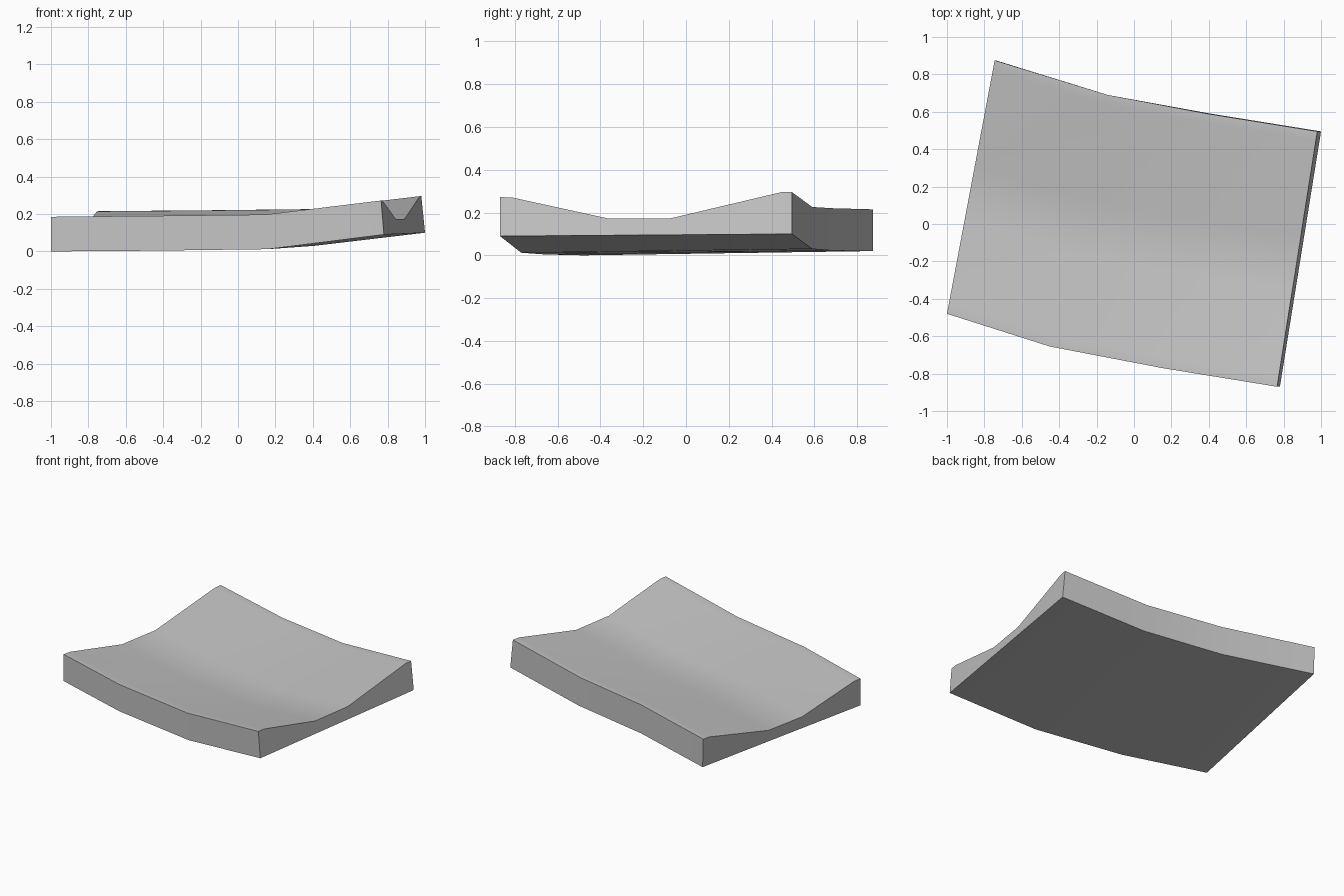
import bpy, bmesh, math
from mathutils import Vector

if "Cube" in bpy.data.objects:
    bpy.data.objects.remove(bpy.data.objects["Cube"])

# Stations along the slab: top and bottom corner points of the front and back edges
STATIONS = [
    # front top,          front bottom,         back top,            back bottom
    ((-1.0, -.48, .185), (-1.0, -.48, .0), (-.745, .875, .215), (-.74, .875, .02)),
    ((-.45, -.655, .19), (-.45, -.655, .004), (-.14, .69, .22), (-.14, .69, .022)),
    ((.15, -.77, .197), (.16, -.77, .012), (.39, .59, .226), (.41, .59, .03)),
    ((.765, -.87, .272), (.78, -.87, .09), (.98, .495, .296), (1.0, .495, .10)),
]
# Channel cross-section: position across the slab, depth below the rim
PROFILE = [(0, 0), (.04, .002), (.372, .109), (.585, .113), (.963, .0), (1, 0)]

mat = bpy.data.materials.new("pale grey")
mat.diffuse_color = (.55, .55, .55, 1)
mat.use_nodes = True
mat.node_tree.nodes["Principled BSDF"].inputs["Base Color"].default_value = mat.diffuse_color

bm = bmesh.new()
rings = []
for ft, fb, bt, bb in STATIONS:
    ft, fb, bt, bb = map(Vector, (ft, fb, bt, bb))
    ring = [bm.verts.new(ft.lerp(bt, t) - Vector((0, 0, d))) for t, d in PROFILE]
    ring += [bm.verts.new(bb), bm.verts.new(fb)]
    rings.append(ring)

# Skin between stations, then cap both ends
for a, b in zip(rings, rings[1:]):
    for i in range(len(a)):
        j = (i + 1) % len(a)
        bm.faces.new((a[i], b[i], b[j], a[j]))
bm.faces.new(rings[0])
bm.faces.new(rings[-1][::-1])
bmesh.ops.recalc_face_normals(bm, faces=bm.faces)

mesh = bpy.data.meshes.new("curved_channel_slab")
bm.to_mesh(mesh)
bm.free()
mesh.materials.append(mat)
slab = bpy.data.objects.new("curved_channel_slab", mesh)
bpy.context.collection.objects.link(slab)

# Smooth top with crisp outer edges
bpy.context.view_layer.objects.active = slab
slab.select_set(True)
bpy.ops.object.shade_smooth_by_angle(angle=math.radians(30))
